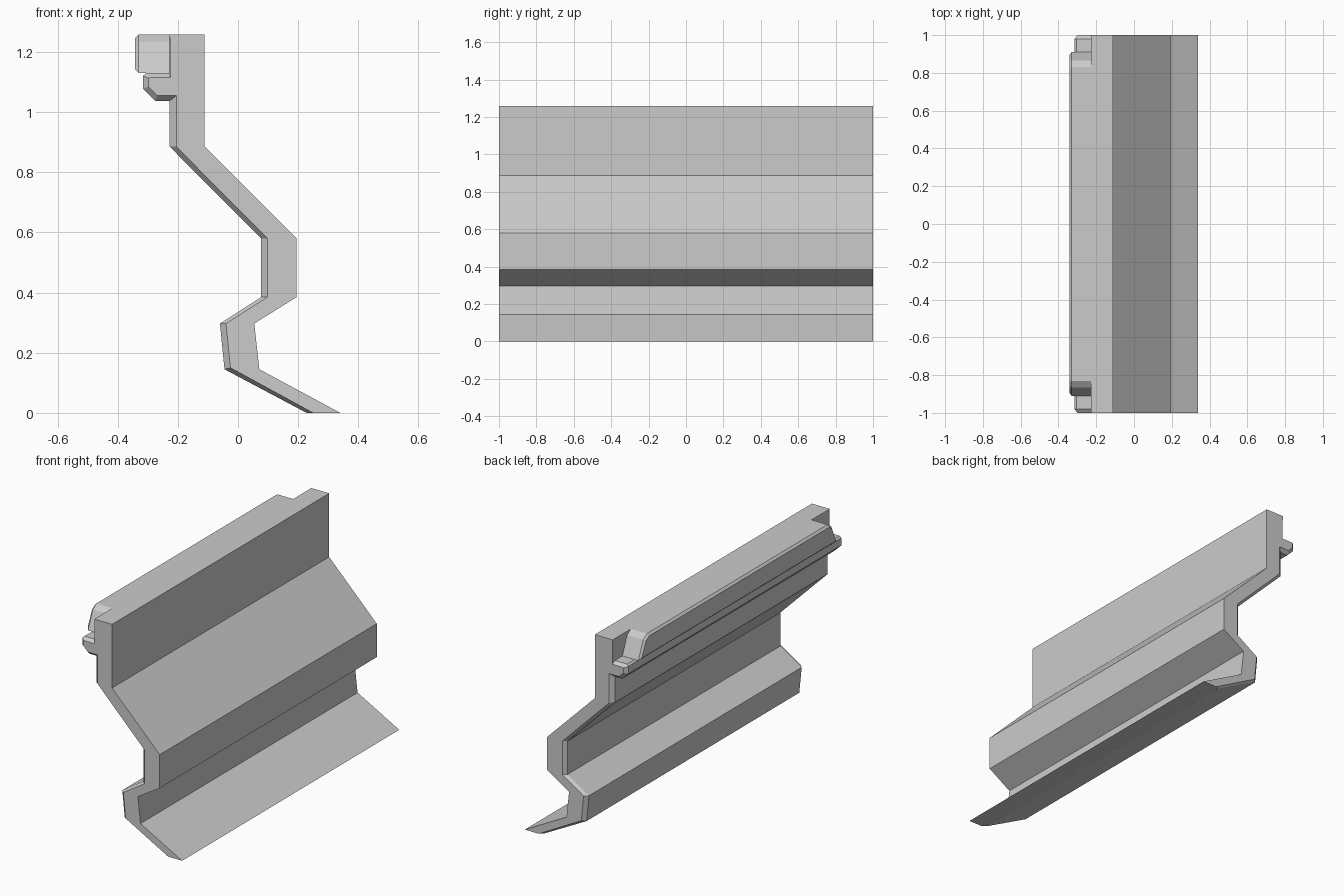
import bpy, bmesh

if "Cube" in bpy.data.objects:
    bpy.data.objects.remove(bpy.data.objects["Cube"])


def loft(name, rings):
    """Skin a list of equally sized closed rings and cap both ends."""
    bm = bmesh.new()
    loops = [[bm.verts.new(p) for p in ring] for ring in rings]
    n = len(loops[0])
    for a, b in zip(loops, loops[1:]):
        for i in range(n):
            j = (i + 1) % n
            bm.faces.new((a[i], a[j], b[j], b[i]))
    bm.faces.new(loops[0])
    bm.faces.new(loops[-1])
    bmesh.ops.remove_doubles(bm, verts=bm.verts, dist=0.0005)
    bmesh.ops.recalc_face_normals(bm, faces=bm.faces)
    me = bpy.data.meshes.new(name)
    bm.to_mesh(me)
    bm.free()
    ob = bpy.data.objects.new(name, me)
    bpy.context.collection.objects.link(ob)
    return ob


# moulding profile (x, z): show face, then back face with its ledge
show = [(-0.112, 1.258), (-0.112, 0.887), (0.195, 0.58), (0.195, 0.385),
        (0.054, 0.297), (0.071, 0.145), (0.34, 0.0)]
back = [(0.228, 0.0), (-0.045, 0.145), (-0.06, 0.297), (0.077, 0.385),
        (0.077, 0.58), (-0.227, 0.885), (-0.227, 1.037), (-0.276, 1.037),
        (-0.316, 1.077), (-0.316, 1.12), (-0.305, 1.13), (-0.227, 1.13),
        (-0.227, 1.15), (-0.227, 1.258)]
# the same back line drawn in, where the ends are chamfered
back_end = [(0.25, 0.0), (-0.025, 0.15), (-0.04, 0.297), (0.098, 0.385),
            (0.098, 0.58), (-0.205, 0.885), (-0.205, 1.055), (-0.268, 1.055),
            (-0.298, 1.085), (-0.298, 1.113), (-0.29, 1.115), (-0.225, 1.115),
            (-0.226, 1.15), (-0.227, 1.258)]
rings = []
for y, b in ((-1, back_end), (-0.98, back), (0.98, back), (1, back_end)):
    rings.append([(x, y, z) for x, z in show + b])
loft("moulding", rings)

# raised rail on the back, with sloping ends and a chamfered outer face
half = [(0.91, 1.13), (0.866, 1.235), (0.832, 1.258)]
half_in = [(0.895, 1.142), (0.856, 1.228), (0.828, 1.246)]


def rail_ring(x, pts):
    return [(x, y, z) for y, z in pts] + [(x, -y, z) for y, z in reversed(pts)]


loft("back_rail", [rail_ring(-0.227, half), rail_ring(-0.33, half),
                   rail_ring(-0.342, half_in)])
